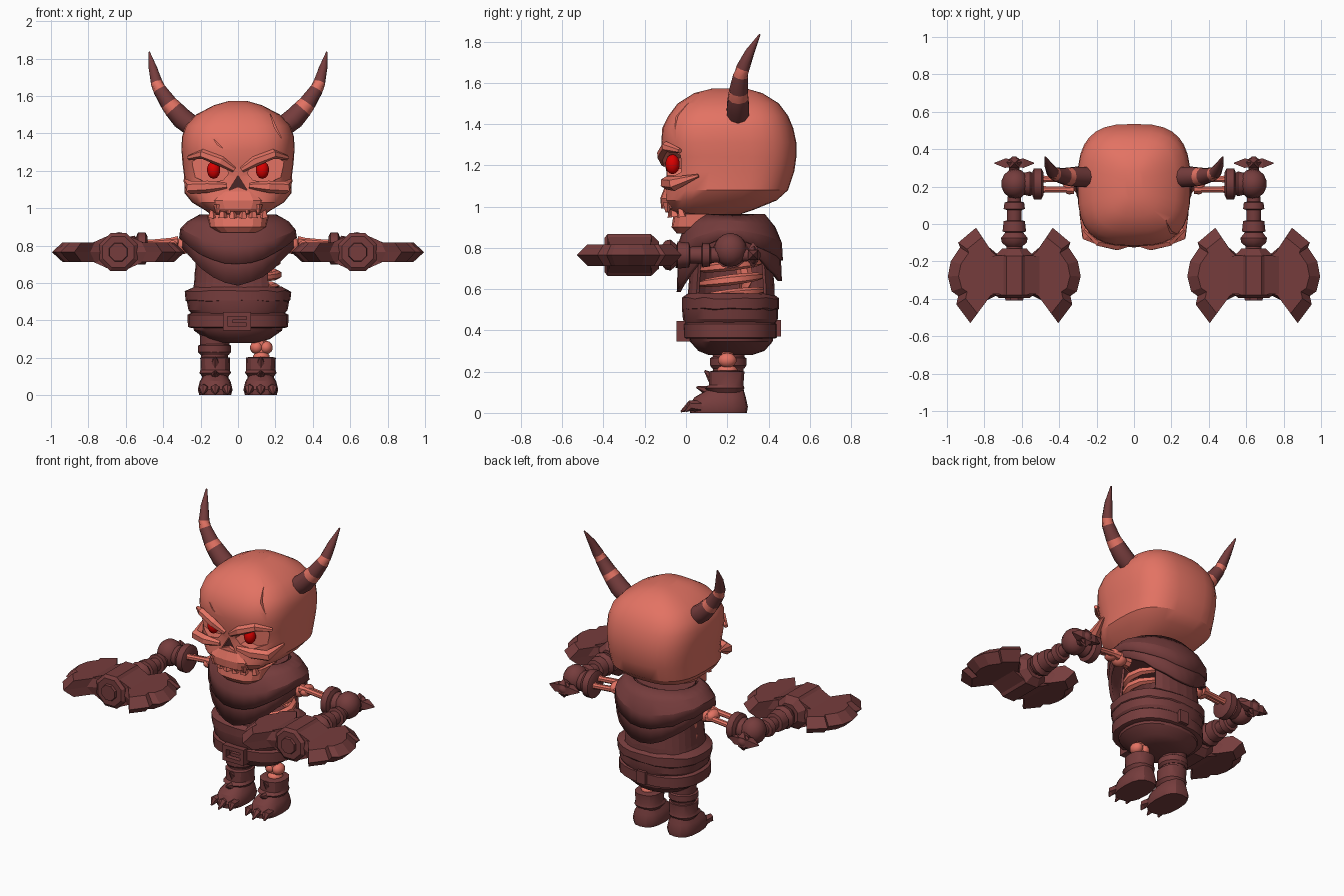
import bpy, bmesh, math, random
from mathutils import Vector

if "Cube" in bpy.data.objects:
    bpy.data.objects.remove(bpy.data.objects["Cube"])

random.seed(4)

def material(name, rgb):
    m = bpy.data.materials.new(name)
    m.diffuse_color = (*rgb, 1)
    m.use_nodes = True
    m.node_tree.nodes["Principled BSDF"].inputs["Base Color"].default_value = m.diffuse_color
    return m

BONE = material("bone", (0.77, 0.17, 0.125))
CLOTH = material("dark_leather", (0.18, 0.046, 0.046))
RED = material("glowing_red", (0.7, 0.0, 0.0))
DARK = material("cavity", (0.07, 0.02, 0.02))

def finish(name, bm, mats, mirror=False, angle=30, solid=0):
    bmesh.ops.recalc_face_normals(bm, faces=bm.faces)
    me = bpy.data.meshes.new(name)
    bm.to_mesh(me)
    bm.free()
    for m in mats if isinstance(mats, (list, tuple)) else [mats]:
        me.materials.append(m)
    ob = bpy.data.objects.new(name, me)
    bpy.context.collection.objects.link(ob)
    smooth(me, angle)
    if solid:
        ob.modifiers.new("thickness", 'SOLIDIFY').thickness = solid
    if mirror:
        ob.modifiers.new("mirror", 'MIRROR')
    return ob

def smooth(me, angle):
    if angle:
        me.shade_smooth()
        me.set_sharp_from_angle(angle=math.radians(angle))

def skin(bm, rings, cap=True, closed=True, index=lambda k: 0):
    vs = [[bm.verts.new(p) for p in r] for r in rings]
    n = len(vs[0])
    for k in range(len(vs) - 1):
        for i in range(n if closed else n - 1):
            j = (i + 1) % n
            bm.faces.new((vs[k][i], vs[k][j], vs[k+1][j], vs[k+1][i])).material_index = index(k)
    if cap:
        bm.faces.new(vs[0])
        bm.faces.new(vs[-1])

def oval(z, hx, y0, y1, n=2.0, sides=24, a0=0, a1=360, x=0, jag=0):
    # superellipse ring; a part arc gets an end point as well
    out = []
    for i in range(sides + (a1 - a0 < 360)):
        a = math.radians(a0 + (a1 - a0) * i / sides)
        c, s = math.cos(a), math.sin(a)
        px = math.copysign(abs(c) ** (2 / n), c)
        py = math.copysign(abs(s) ** (2 / n), s)
        out.append((x + hx * px, (y0 + y1) / 2 + (y1 - y0) / 2 * py, z + random.uniform(-jag, jag)))
    return out

def loft(name, rows, mat, mirror=False, angle=30, **kw):
    bm = bmesh.new()
    skin(bm, [oval(*r, **kw) for r in rows])
    return finish(name, bm, mat, mirror, angle)

def add_tube(bm, pts, radii, sides=8, index=lambda k: 0):
    pts = [Vector(p) for p in pts]
    rings = []
    for i, p in enumerate(pts):
        d = pts[min(i + 1, len(pts) - 1)] - pts[max(i - 1, 0)]
        q = d.to_track_quat('Z', 'Y')
        rings.append([p + q @ Vector((math.cos(t), math.sin(t), 0)) * radii[i]
                      for t in (math.tau * (k + 0.5) / sides for k in range(sides))])
    skin(bm, rings, index=index)

def tubes(name, items, mat, mirror=True, sides=8, angle=40, index=lambda k: 0):
    bm = bmesh.new()
    for pts, radii in items:
        add_tube(bm, pts, radii, sides, index)
    return finish(name, bm, mat, mirror, angle)

def balls(name, items, mat, mirror=True, seg=12):
    bm = bmesh.new()
    for c, s in items:
        g = bmesh.ops.create_uvsphere(bm, u_segments=seg, v_segments=seg // 2 + 1, radius=1)
        for v in g['verts']:
            v.co = Vector([c[k] + v.co[k] * s[k] for k in range(3)])
    return finish(name, bm, mat, mirror, 50)

def prisms(name, items, mat, mirror=False):
    bm = bmesh.new()
    for poly, y0, y1 in items:
        skin(bm, [[(x, y, z) for x, z in poly] for y in (y0, y1)])
    return finish(name, bm, mat, mirror, 0)

def rect(x0, x1, z0, z1):
    return [(x0, z0), (x1, z0), (x1, z1), (x0, z1)]

# ---- Skull ----
skull = loft("skull", [
    (0.955, .13, -.03, .24), (0.985, .17, -.09, .33), (1.03, .245, -.11, .44), (1.08, .285, -.10, .495),
    (1.17, .288, -.095, .525), (1.24, .297, -.11, .535), (1.31, .302, -.12, .535), (1.38, .30, -.115, .52),
    (1.44, .28, -.085, .495), (1.50, .225, -.04, .45), (1.55, .13, .04, .37), (1.573, .05, .13, .29)],
    BONE, n=2.9, sides=32)
socket = [(.05, 1.185), (.07, 1.235), (.2, 1.275), (.245, 1.25), (.24, 1.17), (.16, 1.135), (.08, 1.15)]
nose = [(0, 1.175), (.05, 1.095), (0, 1.115), (-.05, 1.095)]
crack = [(.17, 1.51), (.21, 1.42), (.235, 1.37), (.195, 1.43)]
scar = [(-.13, 1.37), (-.08, 1.32), (-.11, 1.34)]
cutter = prisms("face_cutter", [(socket, -.3, -.025), ([(-x, z) for x, z in socket], -.3, -.025),
                                (nose, -.3, -.03), (crack, -.3, .03), (scar, -.3, -.09)], BONE)
cut = skull.modifiers.new("face", 'BOOLEAN')
cut.operation, cut.solver, cut.object = 'DIFFERENCE', 'EXACT', cutter
bpy.context.view_layer.objects.active = skull
bpy.ops.object.modifier_apply(modifier="face")
bpy.data.objects.remove(cutter)
smooth(skull.data, 30)
prisms("nose_cavity", [(nose, -.075, -.07)], DARK)
balls("eyes", [((.13, -.065, 1.205), (.036, .035, .048))], RED)
tubes("brow_ridges", [([(.02, -.105, 1.205), (.09, -.115, 1.25), (.19, -.095, 1.29), (.265, -.03, 1.27)],
                       [.015, .028, .026, .012])], BONE, sides=6, angle=0)
tubes("cheekbones", [([(.06, -.095, 1.12), (.16, -.095, 1.115), (.25, -.06, 1.11), (.285, .06, 1.15)],
                      [.015, .032, .035, .008])], BONE, sides=6, angle=0)

# ---- Jaw and teeth ----
loft("upper_jaw", [(.99, .125, -.12, .08), (1.04, .15, -.125, .1), (1.09, .11, -.105, .1)],
     BONE, n=3.2, sides=16, angle=0)
loft("lower_jaw", [(.87, .11, -.045, .16), (.90, .155, -.07, .22), (.965, .165, -.06, .25)],
     BONE, n=2.8, sides=16, angle=0)
loft("mouth_gap", [(.96, .14, -.045, .15), (1.0, .14, -.06, .15)], DARK, n=2.8, sides=16)
tubes("lower_teeth", [([(x, y, .95), (x, y - .012, z)], [.026, .006])
                      for x, y, z in ((.028, -.065, 1.005), (.082, -.055, 1.03), (.138, -.02, 1.015))],
      BONE, sides=5, angle=0)
tubes("upper_teeth", [([(x, -.09, 1.02), (x, -.09, z)], [.024, .01])
                      for x, z in ((.05, .972), (.108, .975))], BONE, sides=5, angle=0)

# ---- Horns with bone bands ----
tubes("horns", [([(.22, .25, 1.42), (.30, .252, 1.48), (.345, .253, 1.53), (.37, .255, 1.56),
                  (.42, .265, 1.635), (.435, .275, 1.67), (.455, .31, 1.75), (.475, .358, 1.835)],
                 [.055, .057, .051, .046, .037, .033, .023, .004])],
      [CLOTH, BONE], sides=10, index=lambda k: int(k in (2, 4)))

# ---- Torso: hollow wrap, ribs, spine, layered mantle ----
bm = bmesh.new()
skin(bm, [oval(z, hx, y0, y1, 2.4, 22, 50, 310, 0, j) for z, hx, y0, y1, j in
          ((.50, .25, .0, .43, 0), (.60, .235, .01, .43, .01), (.72, .225, .02, .42, 0), (.85, .22, .04, .40, 0))],
     cap=False, closed=False)
finish("torso_wrap", bm, CLOTH, solid=.015, angle=0)

arc = [math.radians(a) for a in range(-75, 76, 25)]
tubes("ribs", [([(.21 * math.cos(a) * w, .22 + .16 * math.sin(a), z + .02 * math.sin(a)) for a in arc],
                [.012, .02, .024, .026, .024, .02, .012])
               for z, w in ((.575, .95), (.645, 1), (.715, .98))], BONE, sides=6)
tubes("spine", [([(0, .26, .45), (0, .29, .65), (0, .22, .97)], [.04, .04, .05])], BONE, mirror=False)

def mantle(name, hx, ry, side, front, back, top, jag):
    rings = []
    for t, f in ((0, .66), (.28, .86), (.62, .98), (1, 1)):
        ring = []
        for i in range(28):
            a = math.tau * i / 28
            c, s = math.cos(a), math.sin(a)
            hem = side + ((back if s > 0 else front) - side) * s * s + random.uniform(-jag, jag)
            grow = f * abs(c * c + s * s) ** .5
            ring.append((hx * grow * c, .21 + ry * grow * s, top + (hem - top) * t))
        rings.append(ring)
    bm = bmesh.new()
    skin(bm, rings, cap=False)
    finish(name, bm, CLOTH, angle=20, solid=.02)

mantle("mantle", .305, .255, .80, .59, .64, .95, .006)
mantle("hood_collar", .315, .26, .84, .70, .74, .965, .006)
loft("neck_cloth", [(.86, .20, .04, .38), (.955, .19, .06, .36)], CLOTH, sides=20)

# ---- Hips, sash and belt ----
loft("hips", [(.28, .10, .11, .32), (.30, .17, .06, .38), (.345, .235, .02, .42), (.40, .25, .0, .43)],
     CLOTH, n=2.2)
loft("sash_lower", [(.42, .235, .0, .43), (.455, .265, -.015, .445), (.51, .275, -.02, .445), (.52, .25, .0, .43)],
     CLOTH, n=2.3, angle=25)
loft("sash_upper", [(.49, .255, .0, .44), (.505, .28, -.02, .45), (.555, .285, -.02, .45), (.58, .24, .01, .42)],
     CLOTH, n=2.3, angle=25, jag=.006)
loft("belt", [(.36, .25, .0, .43), (.365, .268, -.012, .44), (.43, .27, -.015, .44), (.44, .25, .0, .43)],
     CLOTH, n=2.4, angle=25)
prisms("belt_buckle", [(rect(-.08, .07, .345, .37), -.045, .02), (rect(-.08, .07, .42, .445), -.045, .02),
                       (rect(-.08, -.055, .37, .42), -.045, .02), (rect(.045, .07, .37, .42), -.045, .02),
                       (rect(-.03, .05, .385, .405), -.04, .02), (rect(-.03, .03, .37, .45), .42, .46)], CLOTH)

# ---- Legs: one clothed, one bare bone ----
loft("trouser_leg", [(.19, .07, .13, .28), (.26, .078, .13, .285), (.34, .08, .12, .29)],
     CLOTH, x=-.125, sides=14)
loft("knee_band", [(.215, .075, .125, .285), (.23, .088, .115, .295), (.265, .088, .115, .295), (.275, .07, .13, .28)],
     CLOTH, x=-.125, sides=14)
tubes("leg_bones", [([(.125, .2, .1), (.125, .2, .36)], [.03, .03])], BONE, mirror=False)
balls("knee_joint", [((.10, .2, .255), (.036, .045, .036)), ((.15, .2, .255), (.036, .045, .036)),
                     ((.125, .2, .205), (.045, .05, .03))], BONE, mirror=False)

# ---- Boots ----
loft("boot_shafts", [(.05, .072, .10, .28), (.10, .07, .11, .275), (.12, .085, .09, .285),
                     (.135, .078, .11, .28), (.20, .08, .11, .285), (.205, .06, .13, .26)],
     CLOTH, True, x=.122, sides=14, n=2.4)
loft("boot_feet", [(0, .085, .02, .295), (.03, .093, .015, .30), (.075, .082, .04, .29), (.11, .06, .1, .28)],
     CLOTH, True, x=.122, sides=16, n=2.6)
tubes("boot_claws", [([(.122 + d, .07, .03), (.122 + d * 1.15, .02, .035), (.122 + d * 1.2, -.025 + abs(d) * .4, .006)],
                      [.03, .025, .004]) for d in (-.055, 0, .055)]
      + [([(.122, .13, .10), (.122, .05, .125)], [.035, .004]),
         ([(.122, .14, .16), (.122, .09, .205)], [.035, .004])], CLOTH, sides=6, angle=0)

# ---- Arms, gauntlets and fists ----
tubes("arm_bones", [([(.22, .21, .80), (.34, .21, .81)], [.035, .03])]
      + [([(.32, y, z), (.36, y, z), (.47, y, z - .01), (.52, y, z - .01)], [.028, .018, .018, .026])
         for y, z in ((.185, .825), (.24, .80))], BONE)
balls("arm_joints", [((.29, .21, .80), (.045, .05, .045)), ((.345, .21, .81), (.035, .055, .035))], BONE)
tubes("gauntlets", [([(x, .215, .785) for x in (.485, .495, .535, .545, .555, .59)],
                     [.065, .085, .085, .06, .068, .06])], CLOTH, sides=14)
balls("fists", [((.635, .215, .79), (.075, .08, .082))], CLOTH, seg=14)

# ---- Twin-bladed axes ----
AX, AZ = .64, .765
shaft = ((.36, .012), (.33, .05), (.30, .03), (.12, .038), (.115, .055), (.08, .06), (.075, .042), (.02, .04),
         (.015, .06), (-.04, .066), (-.045, .05), (-.075, .075), (-.10, .07), (-.12, .045), (-.18, .045))
tubes("axe_shafts", [([(AX, y, AZ) for y, r in shaft], [r for y, r in shaft])], CLOTH, sides=10)
tubes("pommel_spikes", [([(AX, .325, AZ), (AX + .05 * c, .325, AZ + .03 * s), (AX + .105 * c, .325, AZ + .06 * s)],
                         [.03, .035, .004]) for c, s in ((1, 0), (-1, 0), (0, 1), (0, -1))],
      CLOTH, sides=4, angle=0)
tubes("axe_hubs", [([(AX, y, AZ) for y in (-.13, -.17, -.38, -.395)], [.07, .11, .11, .09]),
                   ([(AX, -.37, AZ), (AX, -.41, AZ)], [.06, .05])], CLOTH, sides=8, angle=0)

blade = [(0, -.16), (.08, -.17), (.14, -.12), (.205, -.02), (.30, -.10), (.29, -.125), (.34, -.20), (.355, -.28),
         (.335, -.36), (.30, -.385), (.31, -.43), (.235, -.53), (.15, -.41), (.08, -.375), (0, -.385)]
bm = bmesh.new()
for side in (1, -1):
    def layer(f, h):
        return [(AX + side * u * f, -.272 + (v + .272) * (f - .04 * (f < 1)), AZ + h) for u, v in blade]
    skin(bm, [layer(.84, -.052), layer(1, 0), layer(.84, .052)])
    # raised wedge blending each blade into the hub
    skin(bm, [[(AX + side * x, -.272 + w, AZ + h), (AX + side * x, -.272 - w, AZ + h),
               (AX + side * x, -.272 - w, AZ - h), (AX + side * x, -.272 + w, AZ - h)]
              for x, w, h in ((.05, .105, .09), (.15, .10, .045))])
finish("axe_blades", bm, CLOTH, True, 0)
